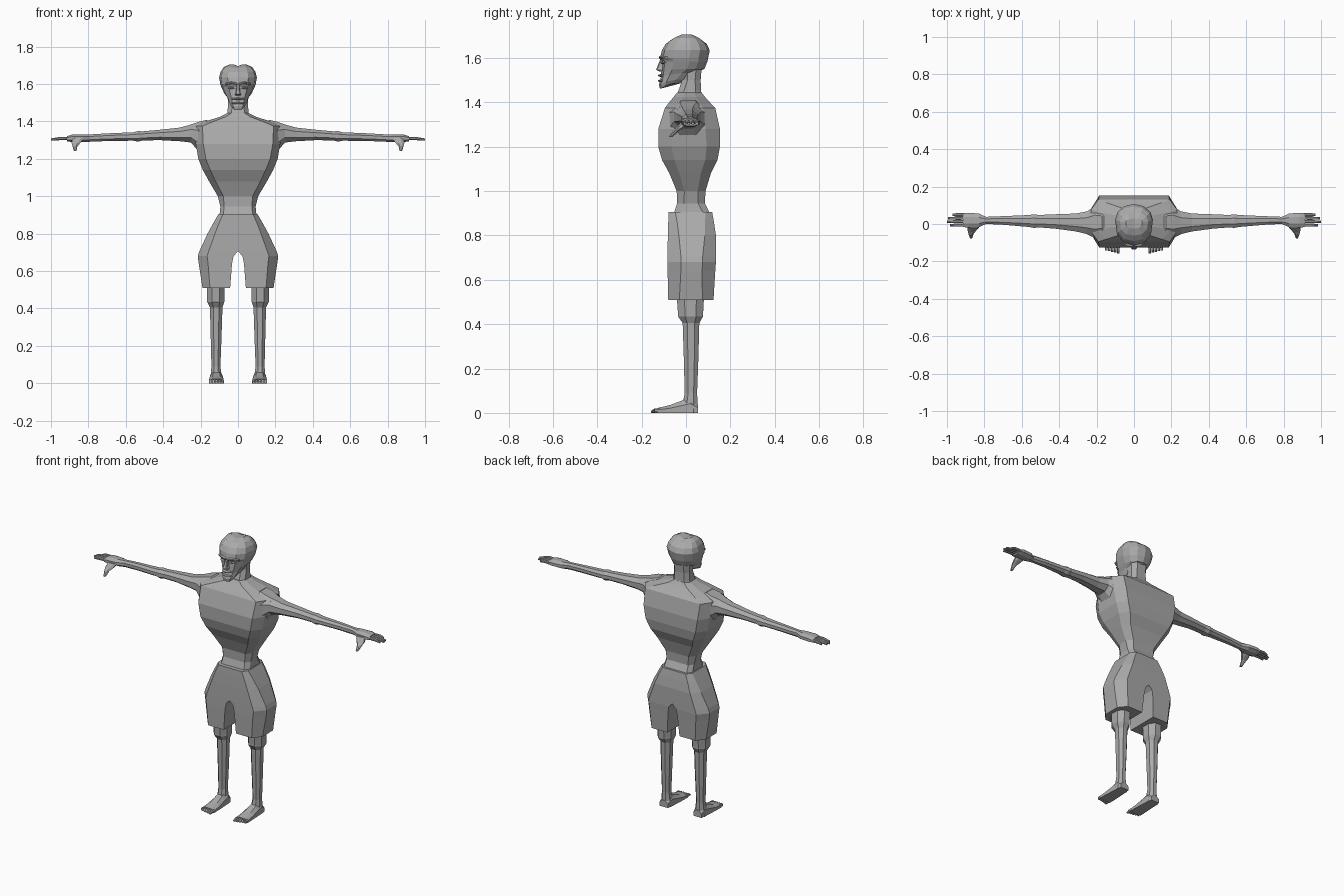
import bpy, bmesh
from mathutils import Vector

GREY = bpy.data.materials.new("plain grey")
GREY.diffuse_color = (0.4, 0.4, 0.4, 1)


def loft(name, rings):
    """Skin closed rings, cap both ends, drop walls on the centre plane, mirror in x."""
    bm = bmesh.new()
    vs = [[bm.verts.new(p) for p in r] for r in rings]
    n = len(rings[0])
    for a, b in zip(vs, vs[1:]):
        for i in range(n):
            j = (i + 1) % n
            bm.faces.new((a[i], a[j], b[j], b[i]))
    bm.faces.new(vs[0])
    bm.faces.new(vs[-1])
    bmesh.ops.recalc_face_normals(bm, faces=bm.faces[:])
    wall = [f for f in bm.faces if all(abs(v.co.x) < 1e-5 for v in f.verts)]
    bmesh.ops.delete(bm, geom=wall, context='FACES')
    me = bpy.data.meshes.new(name)
    bm.to_mesh(me)
    bm.free()
    me.materials.append(GREY)
    ob = bpy.data.objects.new(name, me)
    bpy.context.collection.objects.link(ob)
    mod = ob.modifiers.new("mirror", 'MIRROR')
    mod.use_clip = True
    mod.merge_threshold = 0.0005
    return ob


def half(z, xi, xo, yf, yb, cx, cy):
    """Half section: flat inside, chamfered outside corners."""
    return [(xi, yf, z), (xo - cx, yf, z), (xo, yf + cy, z),
            (xo, yb - cy, z), (xo - cx, yb, z), (xi, yb, z)]


def octagon(a0, a1, b0, b1, k=0.28):
    da, db = (a1 - a0) * k, (b1 - b0) * k
    return [(a0 + da, b0), (a1 - da, b0), (a1, b0 + db), (a1, b1 - db),
            (a1 - da, b1), (a0 + da, b1), (a0, b1 - db), (a0, b0 + db)]


def upright(z, *box):
    return [(a, b, z) for a, b in octagon(*box)]


def sideways(x, *box):
    return [(x, a, b) for a, b in octagon(*box)]


# Torso with shoulder slope
loft("torso", [half(z, 0, w, f, b, cx, cy) for z, w, f, b, cx, cy in [
    (.885, .100, -.060, .115, .02, .03), (.945, .094, -.040, .085, .02, .03),
    (1.00, .108, -.042, .088, .03, .035), (1.08, .155, -.075, .112, .035, .045),
    (1.14, .188, -.108, .142, .04, .055), (1.20, .212, -.125, .153, .04, .06),
    (1.28, .226, -.125, .153, .04, .065), (1.375, .230, -.095, .132, .04, .055),
    (1.392, .200, -.082, .115, .05, .05), (1.425, .095, -.055, .085, .03, .04),
    (1.445, .055, -.040, .070, .02, .03)]])

# Shoulder pads of muscle over the arm roots
loft("shoulder", [sideways(x, *b) for x, *b in [
    (.13, -.04, .07, 1.36, 1.392), (.17, -.065, .085, 1.30, 1.408),
    (.21, -.075, .095, 1.24, 1.398), (.25, -.055, .068, 1.285, 1.384)]])

# Arm with a thicker elbow
loft("arm", [sideways(x, *b) for x, *b in [
    (.20, -.070, .090, 1.25, 1.392), (.25, -.054, .068, 1.287, 1.384),
    (.31, -.040, .056, 1.294, 1.367), (.42, -.025, .052, 1.300, 1.355),
    (.51, -.018, .048, 1.298, 1.347), (.535, -.021, .052, 1.292, 1.348),
    (.56, -.016, .048, 1.297, 1.342), (.70, -.004, .042, 1.295, 1.336),
    (.80, .001, .038, 1.291, 1.330)]])

# Hand, fingers, thumb
loft("palm", [sideways(x, *b) for x, *b in [
    (.79, .001, .038, 1.291, 1.330), (.83, -.018, .056, 1.289, 1.331),
    (.885, -.020, .060, 1.290, 1.330), (.915, -.016, .056, 1.293, 1.321)]])
for i, tip in enumerate((.985, 1.0, .995, .97)):
    y = -.006 + i * .0185
    loft("finger", [sideways(x, y - r, y + r, z - r, z + r) for x, r, z in [
        (.895, .008, 1.309), (.95, .0085, 1.309), (tip, .006, 1.303)]])
loft("thumb", [upright(z, *b) for z, *b in [
    (1.310, .825, .885, -.025, .012), (1.285, .842, .890, -.042, -.012),
    (1.268, .858, .885, -.060, -.036), (1.243, .864, .878, -.078, -.062)]])

# Neck
loft("neck", [half(z, 0, w, f, b, .022, .025) for z, w, f, b in [
    (1.40, .065, -.045, .078), (1.45, .056, -.035, .068),
    (1.50, .053, -.018, .066), (1.57, .056, -.020, .072)]])


# Head, with a shallow parting along the crown
def head_ring(z, w, f, b, dip=0, tilt=0):
    m = (f + b) / 2
    d = (b - f) / 2
    return [(0, f, z - dip), (w * .55, f + d * .12, z), (w * .9, m - d * .5, z + tilt / 2),
            (w, m + d * .2, z + tilt), (w * .88, m + d * .6, z + tilt),
            (w * .5, b - d * .1, z + tilt), (0, b, z - dip + tilt)]


loft("head", [head_ring(*r) for r in [
    (1.462, .034, -.118, -.03, 0, .022), (1.480, .047, -.122, .012, 0, .024),
    (1.515, .060, -.113, .045, 0, .018), (1.545, .074, -.111, .083, 0, .006),
    (1.585, .090, -.108, .097, 0), (1.60, .095, -.116, .100, 0),
    (1.635, .101, -.109, .107, .001), (1.665, .093, -.092, .094, .002),
    (1.690, .076, -.062, .065, .005), (1.705, .045, -.025, .030, .010)]])

# Face: nose, brow, eyes, lips
loft("nose", [half(z, 0, w, f, -.10, w * .4, .005) for z, w, f in [
    (1.538, .012, -.117), (1.546, .017, -.135), (1.558, .012, -.131), (1.598, .007, -.114)]])
loft("brow", [sideways(x, *b) for x, *b in [
    (.006, -.122, -.10, 1.594, 1.606), (.035, -.119, -.09, 1.600, 1.613),
    (.068, -.096, -.06, 1.594, 1.606)]])
loft("eye", [sideways(x, *b) for x, *b in [
    (.018, -.110, -.09, 1.577, 1.581), (.034, -.112, -.08, 1.572, 1.586),
    (.053, -.099, -.07, 1.577, 1.581)]])
for name, z, y in (("upper_lip", 1.521, -.127), ("lower_lip", 1.497, -.126)):
    loft(name, [[(x, a, b) for a, b in octagon(y + s, -.09, z - t, z + t)] for x, s, t in [
        (0, 0, .006), (.018, .005, .005), (.034, .018, .003)]])

# Baggy shorts
loft("shorts", [half(z, xi, xo, f, b, cx, cy) for z, xi, xo, f, b, cx, cy in [
    (.905, 0, .104, -.078, .118, .025, .03), (.86, 0, .130, -.080, .126, .03, .04),
    (.80, 0, .163, -.082, .135, .04, .05), (.705, 0, .207, -.083, .135, .05, .06),
    (.68, .024, .215, -.083, .135, .05, .06), (.64, .032, .210, -.083, .132, .05, .06),
    (.51, .042, .190, -.080, .124, .04, .05)]])

# Lower leg with knee cuff
loft("leg", [upright(z, *b) for z, *b in [
    (.56, .070, .168, -.045, .085), (.50, .072, .166, -.040, .080),
    (.445, .073, .165, -.036, .077), (.435, .073, .165, -.036, .077),
    (.405, .083, .150, -.015, .060), (.25, .088, .146, -.010, .056),
    (.09, .094, .142, -.006, .050), (.045, .088, .146, -.014, .052),
    (.0, .082, .150, -.02, .054)]])

# Foot and toes
loft("foot", [[(x0, y, 0), (x1, y, 0), (x1, y, h * .6), (x1 - .018, y, h),
               (x0 + .018, y, h), (x0, y, h * .6)] for y, x0, x1, h in [
    (.054, .088, .144, .04), (.02, .082, .149, .07), (-.02, .080, .151, .055),
    (-.07, .077, .154, .036), (-.128, .076, .156, .022)]])
for i in range(5):
    x = .084 + i * .016
    tip = -.157 + i * .004
    loft("toe", [[(a, y, b) for a, b in octagon(x - .0075, x + .0075, 0, h)] for y, h in [
        (-.115, .02), (-.142, .020), (tip, .010)]])
